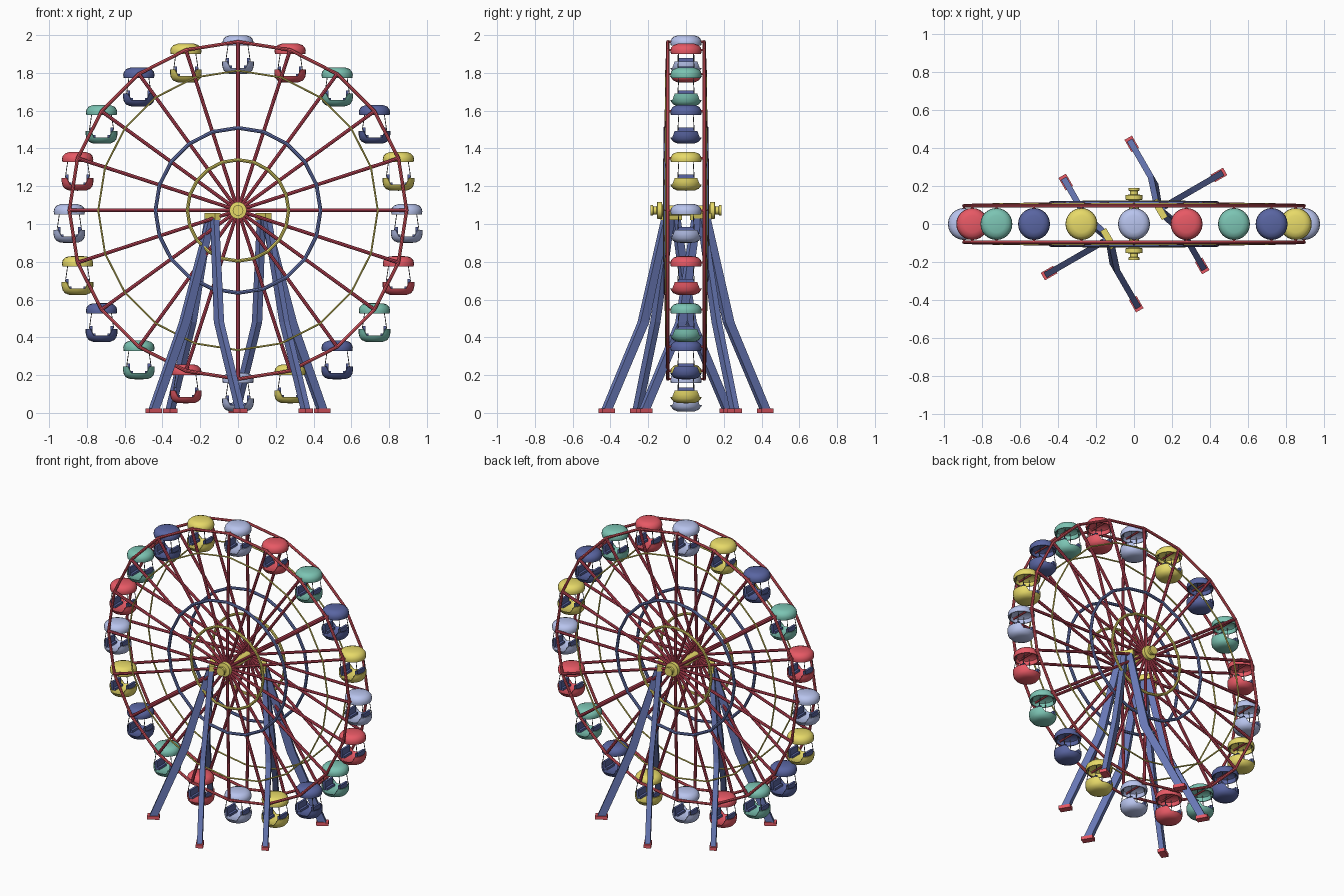
import bpy, bmesh, math
from mathutils import Vector, Matrix

if "Cube" in bpy.data.objects:
    bpy.data.objects.remove(bpy.data.objects["Cube"])

HUB_Z, RIM, N = 1.072, 0.893, 20


def mat(name, rgb):
    m = bpy.data.materials.new(name)
    m.diffuse_color = (*rgb, 1)
    m.use_nodes = True
    m.node_tree.nodes["Principled BSDF"].inputs["Base Color"].default_value = m.diffuse_color
    return m


RED = mat("red", (0.80, 0.10, 0.13))
DARK_RED = mat("dark_red", (0.55, 0.06, 0.10))
YELLOW = mat("yellow", (0.80, 0.70, 0.14))
GREEN = mat("green", (0.20, 0.55, 0.45))
BLUE = mat("blue", (0.14, 0.19, 0.47))
NAVY = mat("navy", (0.10, 0.13, 0.36))
PALE = mat("pale_blue", (0.48, 0.55, 0.85))
GREY = mat("dark_grey", (0.12, 0.12, 0.14))


def make(name, bm, material, smooth=True):
    bmesh.ops.recalc_face_normals(bm, faces=bm.faces[:])
    me = bpy.data.meshes.new(name)
    bm.to_mesh(me)
    bm.free()
    me.materials.append(material)
    if smooth:
        me.shade_smooth()
        me.set_sharp_from_angle(angle=math.radians(40))
    ob = bpy.data.objects.new(name, me)
    bpy.context.collection.objects.link(ob)
    return ob


def rod(bm, a, b, r, sides=8):
    a, b = Vector(a), Vector(b)
    d = b - a
    m = Matrix.Translation((a + b) / 2) @ d.to_track_quat('Z', 'Y').to_matrix().to_4x4()
    bmesh.ops.create_cone(bm, cap_ends=True, segments=sides, radius1=r, radius2=r,
                          depth=d.length, matrix=m)


def box(bm, centre, size, rot=0):
    m = Matrix.Translation(centre) @ Matrix.Rotation(rot, 4, 'Z') @ Matrix.Diagonal((*size, 1))
    bmesh.ops.create_cube(bm, size=1, matrix=m)


def lathe(bm, profile, n=24, height=lambda a, z: z):
    # Revolve (radius, z) points; height() can lower the edge at some angles
    rings = []
    for i in range(n):
        a = 2 * math.pi * i / n
        rings.append([bm.verts.new((r * math.cos(a), r * math.sin(a), height(a, z)))
                      for r, z in profile])
    for i in range(n):
        p, q = rings[i], rings[(i + 1) % n]
        for j in range(len(profile) - 1):
            bm.faces.new((p[j], q[j], q[j + 1], p[j + 1]))
    bmesh.ops.remove_doubles(bm, verts=bm.verts[:], dist=1e-5)
    bmesh.ops.dissolve_degenerate(bm, edges=bm.edges[:], dist=1e-5)


def polar(i, r, y):
    a = 2 * math.pi * i / N
    return Vector((r * math.sin(a), y, HUB_Z + r * math.cos(a)))


def ring(name, r, y, thick, material):
    # Twenty-sided hoop on each face of the wheel
    bm = bmesh.new()
    for s in (-1, 1):
        loops = []
        for i in range(N):
            out = polar(i, 1, 0) - Vector((0, 0, HUB_Z))
            c = polar(i, r, s * y)
            loops.append([bm.verts.new(c + thick * (out * math.cos(k * math.pi / 4)
                          + Vector((0, math.sin(k * math.pi / 4), 0)))) for k in range(8)])
        for i in range(N):
            p, q = loops[i], loops[(i + 1) % N]
            for k in range(8):
                bm.faces.new((p[k], p[(k + 1) % 8], q[(k + 1) % 8], q[k]))
    make(name, bm, material)


# Wheel hoops
ring("outer_rim", RIM, 0.096, 0.009, RED)
ring("outer_hoop", 0.74, 0.106, 0.005, YELLOW)
ring("middle_hoop", 0.437, 0.11, 0.010, BLUE)
ring("inner_hoop", 0.268, 0.114, 0.009, YELLOW)

# Spokes and the cross rods that carry the cabins
bm = bmesh.new()
for i in range(N):
    for s in (-1, 1):
        rod(bm, polar(i, 0.02, s * 0.113), polar(i, RIM, s * 0.096), 0.0095)
make("spokes", bm, DARK_RED)
bm = bmesh.new()
for i in range(N):
    rod(bm, polar(i, RIM, -0.096), polar(i, RIM, 0.096), 0.006)
make("cabin_rods", bm, RED)

# Hub axle with flanges
bm = bmesh.new()
lathe(bm, [(0, -0.188), (0.028, -0.188), (0.028, -0.175), (0.021, -0.172), (0.021, -0.155),
           (0.045, -0.152), (0.045, -0.128), (0.027, -0.124), (0.027, 0.124), (0.045, 0.128),
           (0.045, 0.152), (0.021, 0.155), (0.021, 0.172), (0.028, 0.175), (0.028, 0.188),
           (0, 0.188)])
axle = make("hub_axle", bm, YELLOW)
axle.rotation_euler.x = math.pi / 2
axle.location.z = HUB_Z

# Support legs, set out on axes turned 30 degrees
TURN = Matrix.Rotation(math.radians(30), 4, 'Z')


def leg(bm, pts, d):
    d = Vector(d)
    t = Vector((-d.y, d.x, 0)) * 0.016
    prev = None
    for p, half in pts:
        cur = [bm.verts.new(Vector(p) + a * d * half + b * t)
               for a, b in ((1, 1), (-1, 1), (-1, -1), (1, -1))]
        if prev:
            for k in range(4):
                bm.faces.new((prev[k], prev[(k + 1) % 4], cur[(k + 1) % 4], cur[k]))
        else:
            bm.faces.new(cur)
        prev = cur
    bm.faces.new(prev)


legs, feet, heads = bmesh.new(), bmesh.new(), bmesh.new()
for s in (-1, 1):
    leg(legs, [((s * 0.165, 0, 1.03), 0.02), ((s * 0.325, 0, 0.48), 0.027),
               ((s * 0.515, 0, 0.015), 0.025)], (1, 0, 0))
    box(feet, (s * 0.515, 0, 0.011), (0.075, 0.045, 0.022))
    box(heads, (s * 0.155, 0, 1.04), (0.035, 0.11, 0.036))
    for v in (-1, 1):
        leg(legs, [((s * 0.16, v * 0.03, 1.03), 0.02), ((s * 0.20, v * 0.145, 0.48), 0.027),
                   ((s * 0.20, v * 0.37, 0.015), 0.025)], (0, 1, 0))
        box(feet, (s * 0.20, v * 0.37, 0.011), (0.045, 0.075, 0.022))
for name, b, m in (("support_legs", legs, BLUE), ("leg_feet", feet, RED),
                   ("leg_heads", heads, YELLOW)):
    make(name, b, m, False).matrix_world = TURN

# Cabin parts, one mesh per colour, shared round the wheel
ROOF = [(0, 0.034), (0.045, 0.033), (0.066, 0.026), (0.079, 0.012), (0.083, -0.005),
        (0.080, -0.021), (0.074, -0.021), (0.070, 0.004), (0.050, 0.016), (0, 0.018)]
TUB = [(0, -0.172), (0.045, -0.171), (0.067, -0.162), (0.079, -0.147), (0.084, -0.125),
       (0.084, -0.104), (0.077, -0.104), (0.077, -0.125), (0.070, -0.142), (0, -0.148)]


def notch(a, z):
    # Doorway cut in the tub wall, front and back
    return min(z, -0.138) if abs(math.cos(a)) < 0.52 else z


def cabin_shell(material):
    bm = bmesh.new()
    lathe(bm, ROOF)
    roof = make("cabin_roof", bm, material)
    bm = bmesh.new()
    lathe(bm, TUB, height=notch)
    return roof, make("cabin_tub", bm, material)


# Facing benches and thin roof posts
bm = bmesh.new()
for s in (-1, 1):
    box(bm, (s * 0.054, 0, -0.117), (0.014, 0.085, 0.06))
    box(bm, (s * 0.043, 0, -0.134), (0.022, 0.08, 0.014))
seats = make("cabin_seats", bm, NAVY, False)
bm = bmesh.new()
for sx in (-1, 1):
    for sy in (-1, 1):
        rod(bm, (sx * 0.048, sy * 0.036, 0.012), (sx * 0.066, sy * 0.044, -0.11), 0.0022, 6)
posts = make("cabin_posts", bm, GREY)

shells = [cabin_shell(m) for m in (PALE, RED, GREEN, NAVY, YELLOW)]
used = set()
for i in range(N):
    for ob in (*shells[i % 5], seats, posts):
        if ob.name in used:
            copy = ob.copy()
            bpy.context.collection.objects.link(copy)
        else:
            used.add(ob.name)
            copy = ob
        copy.location = polar(i, RIM, 0)
